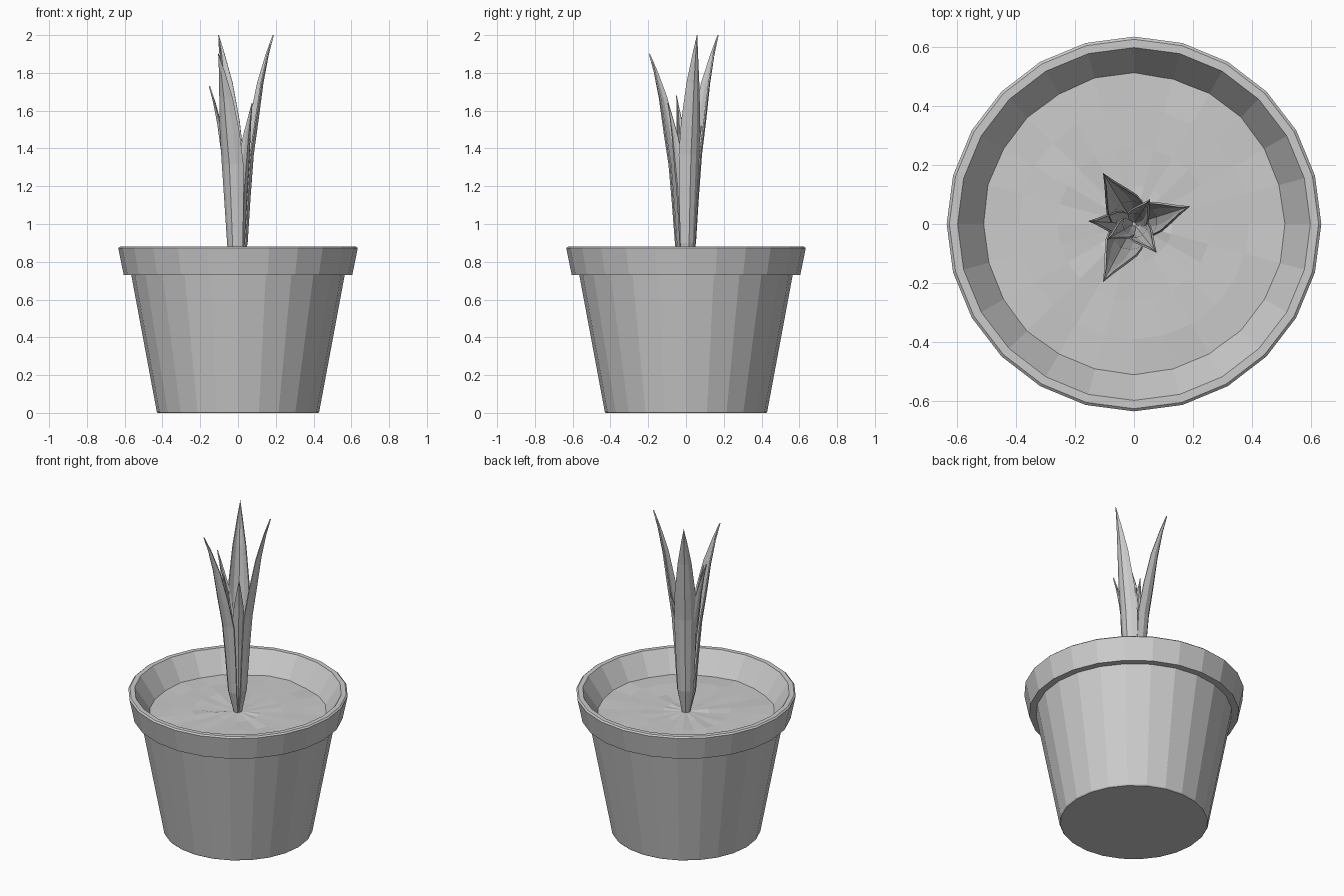
import bpy, math, random
from mathutils import Vector

if "Cube" in bpy.data.objects:
    bpy.data.objects.remove(bpy.data.objects["Cube"])

random.seed(4)
SIDES = 24


def make_object(name, verts, faces):
    mesh = bpy.data.meshes.new(name)
    mesh.from_pydata(verts, [], faces)
    mesh.update()
    obj = bpy.data.objects.new(name, mesh)
    bpy.context.collection.objects.link(obj)
    return obj


def lathe(name, profile, jitter=0.0):
    """Spin (radius, z) points around z; radius 0 makes a pole."""
    verts, rings, faces = [], [], []
    for r, z in profile:
        n = 1 if r == 0 else SIDES
        rings.append(range(len(verts), len(verts) + n))
        for i in range(n):
            a = 2 * math.pi * i / SIDES
            verts.append((r * math.sin(a), -r * math.cos(a),
                          z + random.uniform(-jitter, jitter)))
    for lo, hi in zip(rings, rings[1:]):
        for i in range(SIDES):
            j = (i + 1) % SIDES
            if len(lo) == 1:
                faces.append((lo[0], hi[j], hi[i]))
            elif len(hi) == 1:
                faces.append((lo[i], lo[j], hi[0]))
            else:
                faces.append((lo[i], lo[j], hi[j], hi[i]))
    return make_object(name, verts, faces)


# Pot: tapered wall, overhanging rim, sloped inside
lathe("pot", [(0, 0), (0.425, 0), (0.43, 0.006), (0.565, 0.73), (0.605, 0.73),
              (0.634, 0.872), (0.625, 0.88), (0.597, 0.88), (0.508, 0.745)])

# Soil: gently uneven disc
lathe("soil", [(0.512, 0.748), (0.39, 0.75), (0.26, 0.75), (0.13, 0.75), (0, 0.75)], 0.005)

# (height fraction, outward fraction of tip radius, width fraction)
LEAF_ROWS = [(0, 0.10, 0.30), (0.13, 0.27, 0.72), (0.32, 0.35, 0.88), (0.50, 0.44, 1.0),
             (0.64, 0.57, 0.92), (0.80, 0.71, 0.62), (0.92, 0.86, 0.27)]
# Position across the blade and inward curl of its edges
LEAF_ACROSS = [(-1, 0.58), (-0.55, 0.18), (0, 0), (0.55, 0.18), (1, 0.58)]


def leaf(name, tip, width, base_z=0.735):
    out = Vector((tip[0], tip[1], 0))
    reach = out.length
    out.normalize()
    side = Vector((-out.y, out.x, 0))
    verts, faces = [], []
    n = len(LEAF_ACROSS)
    for t, f, w in LEAF_ROWS:
        half = width * w / 2
        for s, curl in LEAF_ACROSS:
            p = out * (reach * f - half * curl) + side * (s * half)
            verts.append((p.x, p.y, base_z + (tip[2] - base_z) * t))
    for k in range(len(LEAF_ROWS) - 1):
        for i in range(n - 1):
            a = k * n + i
            faces.append((a, a + 1, a + n + 1, a + n))
    verts.append(tip)
    last = (len(LEAF_ROWS) - 1) * n
    faces += [(last + i, last + i + 1, len(verts) - 1) for i in range(n - 1)]
    obj = make_object(name, verts, faces)
    mod = obj.modifiers.new("thickness", "SOLIDIFY")
    mod.thickness = 0.007
    return obj


# Leaves: three tall outer blades and shorter inner ones
LEAVES = [((0.19, 0.06, 2.0), 0.115), ((-0.105, -0.197, 1.90), 0.13),
          ((-0.105, 0.173, 2.0), 0.13), ((-0.155, 0.01, 1.73), 0.085),
          ((0.077, -0.098, 1.64), 0.085), ((-0.092, -0.052, 1.68), 0.075),
          ((0.055, 0.085, 1.52), 0.08)]
for i, (tip, width) in enumerate(LEAVES):
    leaf(f"leaf_{i + 1}", tip, width)
